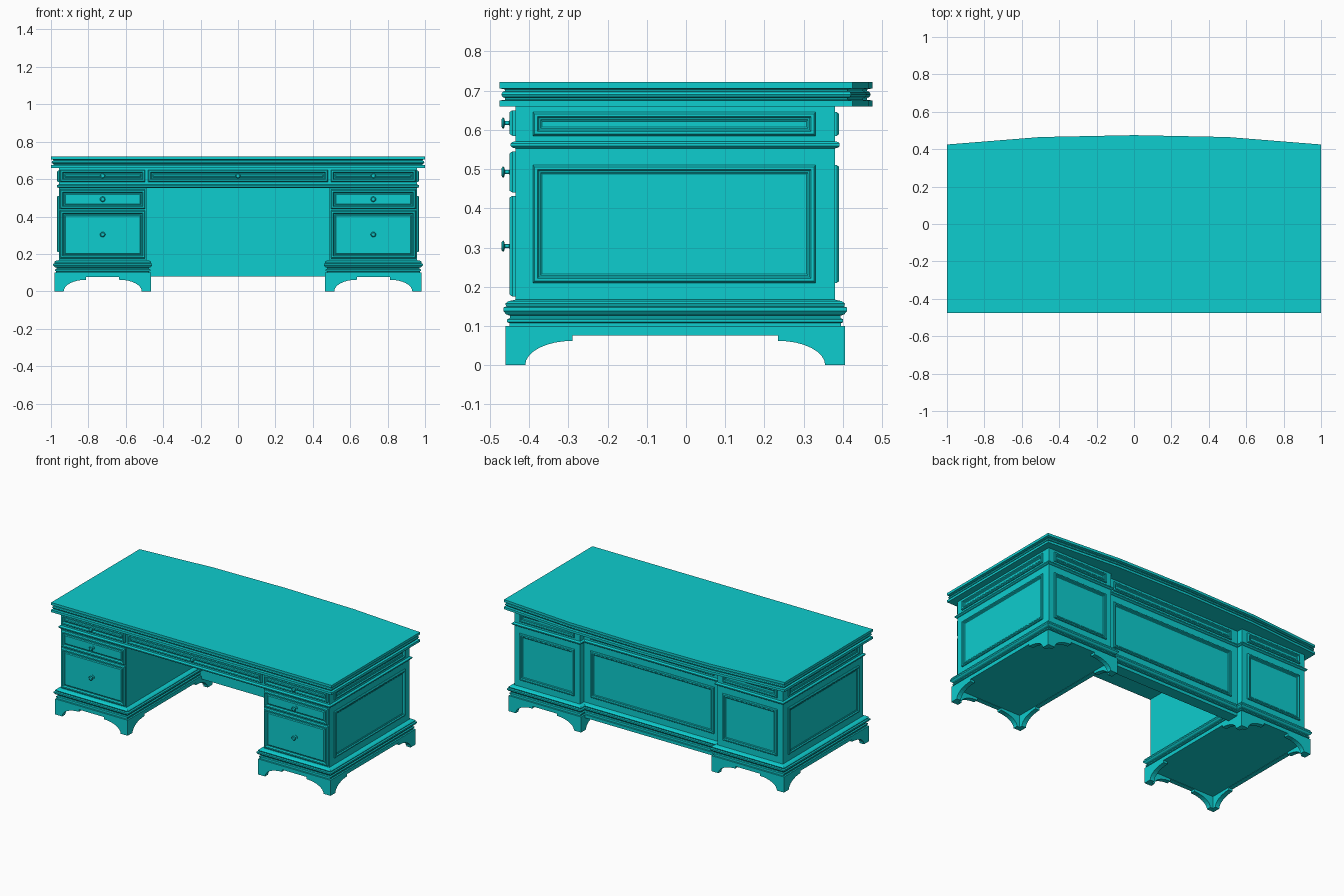
import bpy, bmesh, math
from mathutils import Vector, Matrix

if "Cube" in bpy.data.objects:
    bpy.data.objects.remove(bpy.data.objects["Cube"], do_unlink=True)

paint = bpy.data.materials.new("turquoise paint")
paint.use_nodes = True
COLOUR = (0.004, 0.61, 0.62, 1)
paint.diffuse_color = COLOUR
paint.node_tree.nodes["Principled BSDF"].inputs["Base Color"].default_value = COLOUR


def finish(name, bm, matrix=Matrix()):
    bmesh.ops.recalc_face_normals(bm, faces=bm.faces)
    bm.transform(matrix)
    mesh = bpy.data.meshes.new(name)
    bm.to_mesh(mesh)
    bm.free()
    mesh.materials.append(paint)
    obj = bpy.data.objects.new(name, mesh)
    bpy.context.collection.objects.link(obj)
    return obj


def grow(outline, d):
    """Offset a counter-clockwise outline outwards with mitred corners."""
    pts = [Vector(p) for p in outline]
    result = []
    for i, p in enumerate(pts):
        a = (p - pts[i - 1]).normalized()
        b = (pts[(i + 1) % len(pts)] - p).normalized()
        na, nb = Vector((a.y, -a.x)), Vector((b.y, -b.x))
        result.append(p + (na + nb) * (d / (1 + na.dot(nb))))
    return result


def loft(name, outline, profile, matrix=Matrix()):
    """Run a moulding profile of (offset, height) around an outline, capped."""
    bm = bmesh.new()
    rings = [[bm.verts.new((p.x, p.y, h)) for p in grow(outline, d)]
             for d, h in profile]
    n = len(outline)
    for low, high in zip(rings, rings[1:]):
        for i in range(n):
            j = (i + 1) % n
            bm.faces.new((low[i], low[j], high[j], high[i]))
    bm.faces.new(rings[0][::-1])
    bm.faces.new(rings[-1])
    return finish(name, bm, matrix)


def rect(x0, x1, y0, y1):
    return [(x0, y0), (x1, y0), (x1, y1), (x0, y1)]


def facing(centre, normal):
    n, up = Vector(normal), Vector((0, 0, 1))
    m = Matrix((up.cross(n), up, n)).transposed().to_4x4()
    return Matrix.Translation(centre) @ m


FRONT, BACK = (0, -1, 0), (0, 1, 0)
Y0, Y1, YC = -0.435, 0.38, 0.34       # front, pedestal back, centre back
XI, XO = 0.49, 0.957                  # pedestal inner and outer side

FRAME = [(0, -.005), (0, .005), (-.004, .01), (-.011, .01), (-.015, .004),
         (-.019, .004), (-.023, .001)]
DRAWER = [(0, -.005), (0, .008), (-.005, .015), (-.013, .015), (-.018, .006),
          (-.023, .006), (-.028, .01)]
KNOB = [(.007, 0), (.007, .004), (0, .006), (0, .017), (.008, .019),
        (.009, .022), (.004, .026)]
BASE = [(.015, .098), (.015, .107), (.021, .11), (.021, .117), (.014, .12),
        (.014, .126), (.024, .13), (.031, .138), (.031, .147), (.023, .15),
        (.026, .157), (.018, .163), (0, .167)]


def panel(name, centre, width, height, normal, profile):
    w, h = width / 2, height / 2
    return loft(name, rect(-w, w, -h, h), profile, facing(centre, normal))


def knob(name, x, z):
    ring = [(.005 * math.cos(k * math.tau / 16), .005 * math.sin(k * math.tau / 16))
            for k in range(16)]
    obj = loft(name, ring, KNOB, facing((x, Y0 - .01, z), FRONT))
    bpy.ops.object.select_all(action='DESELECT')
    obj.select_set(True)
    bpy.context.view_layer.objects.active = obj
    bpy.ops.object.shade_smooth_by_angle()


def drawer(name, x, width, z0, z1):
    z = (z0 + z1) / 2
    panel(name, (x, Y0, z), width, z1 - z0, FRONT, DRAWER)
    knob(name + "_knob", x, z)


def bracket_board(name, centre, length, normal):
    """Plinth board with an arched cut-out that leaves a foot at each end."""
    half = [(-length / 2, 0)]
    for k in range(9):
        t = k / 8 * math.pi / 2
        half.append((-length / 2 + .17 - .12 * math.cos(t), .062 * math.sin(t)))
    half.append((half[-1][0], .076))
    pts = half + [(-x, z) for x, z in reversed(half)]
    pts += [(length / 2, .1), (-length / 2, .1)]
    bm = bmesh.new()
    face = bm.faces.new([bm.verts.new((x, z, 0)) for x, z in pts])
    ext = bmesh.ops.extrude_face_region(bm, geom=[face])["geom"]
    bmesh.ops.translate(bm, vec=(0, 0, -.03),
                        verts=[v for v in ext if isinstance(v, bmesh.types.BMVert)])
    finish(name, bm, facing(centre, normal))


# Desk top with a bowed back edge
top = [(-1, -.475), (1, -.475), (1, .425), (.5, .465), (0, .475), (-.5, .465), (-1, .425)]
loft("desk_top", top, [(0, .66), (0, .675), (-.014, .677), (-.014, .681), (-.007, .684),
                       (-.004, .69), (-.007, .697), (-.014, .699), (-.014, .703),
                       (0, .706), (0, .722)])

# Drawer frieze and the bead below it, stepping in at the centre of the back
plan = [(-XO, Y0), (XO, Y0), (XO, Y1), (XI, Y1), (XI, YC), (-XI, YC), (-XI, Y1), (-XO, Y1)]
loft("frieze", plan, [(0, .56), (0, .662)])
loft("frieze_bead", plan, [(0, .553), (.008, .555), (.012, .559), (.012, .565),
                           (.008, .569), (0, .571)])

# Centre: drawer, back panel with its moulding and plinth
drawer("centre_drawer", 0, .96, .585, .65)
loft("modesty_panel", rect(-.5, .5, .29, YC), [(0, .08), (0, .57)])
loft("centre_base_moulding", rect(-.5, .5, .325, YC), BASE)
loft("centre_plinth", rect(-.5, .5, .29, YC + .025), [(0, .08), (0, .1)])
panel("centre_back_panel", (0, YC, .36), .88, .3, BACK, FRAME)
panel("centre_back_frieze_panel", (0, YC, .615), .88, .06, BACK, FRAME)

# Two mirrored pedestals
for side, s in (("left", 1), ("right", -1)):
    x0, x1 = sorted((s * XI, s * XO))
    xm, ym = (x0 + x1) / 2, (Y0 + Y1) / 2
    box = rect(x0, x1, Y0, Y1)
    loft(side + "_pedestal", box, [(0, .09), (0, .57)])
    loft(side + "_base_moulding", box, BASE)
    loft(side + "_floor", box, [(0, .078), (0, .1)])

    # Bracket-foot plinth
    wide, deep = XO - XI + .05, Y1 - Y0 + .05
    bracket_board(side + "_front_feet", (xm, Y0 - .025, 0), wide, FRONT)
    bracket_board(side + "_back_feet", (xm, Y1 + .025, 0), wide, BACK)
    bracket_board(side + "_outer_feet", (s * (XO + .025), ym, 0), deep, (s, 0, 0))
    bracket_board(side + "_inner_feet", (s * (XI - .025), ym, 0), deep, (-s, 0, 0))

    # Drawers
    drawer(side + "_top_drawer", xm, .455, .585, .65)
    drawer(side + "_middle_drawer", xm, .455, .44, .545)
    drawer(side + "_bottom_drawer", xm, .455, .175, .432)

    # Framed panels on the outer side and the back
    for label, z, h in (("panel", .36, .3), ("frieze_panel", .615, .06)):
        panel(side + "_side_" + label, (s * XO, -.03, z), .72, h, (s, 0, 0), FRAME)
        panel(side + "_back_" + label, (xm, Y1, z), .39, h, BACK, FRAME)
